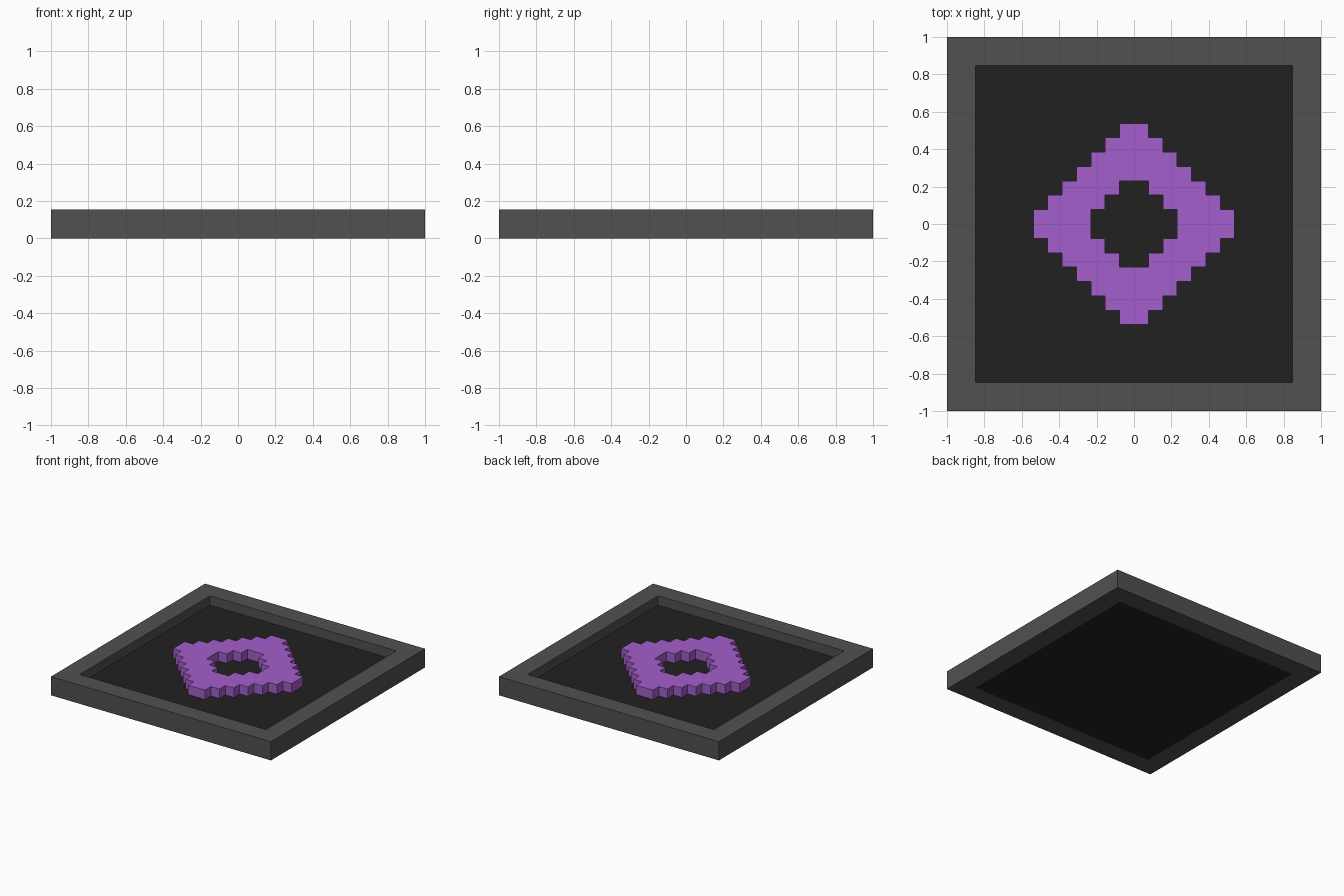
import bpy
import bmesh
from mathutils import Vector

if "Cube" in bpy.data.objects:
    bpy.data.objects.remove(bpy.data.objects["Cube"], do_unlink=True)

CELL = 1 / 13          # the model sits on a 26 x 26 cell grid
INNER = 11 * CELL      # half width of the opening
FLOOR = CELL           # top of the base panel
TOP = 2 * CELL         # top of the frame and emblem


def material(name, color):
    mat = bpy.data.materials.new(name)
    mat.use_nodes = True
    mat.diffuse_color = (*color, 1)
    mat.node_tree.nodes["Principled BSDF"].inputs["Base Color"].default_value = (*color, 1)
    return mat


def extruded(name, squares, z0, z1, mat):
    """Merge flat rectangles (x0, y0, x1, y1) and raise them into one solid."""
    bm = bmesh.new()
    for x0, y0, x1, y1 in squares:
        corners = ((x0, y0), (x1, y0), (x1, y1), (x0, y1))
        bm.faces.new([bm.verts.new((x, y, z0)) for x, y in corners])
    bmesh.ops.remove_doubles(bm, verts=bm.verts, dist=0.001)
    raised = bmesh.ops.extrude_face_region(bm, geom=bm.faces[:], use_keep_orig=True)
    verts = [v for v in raised["geom"] if isinstance(v, bmesh.types.BMVert)]
    bmesh.ops.translate(bm, verts=verts, vec=Vector((0, 0, z1 - z0)))
    bmesh.ops.recalc_face_normals(bm, faces=bm.faces)
    mesh = bpy.data.meshes.new(name)
    bm.to_mesh(mesh)
    bm.free()
    mesh.materials.append(mat)
    obj = bpy.data.objects.new(name, mesh)
    bpy.context.collection.objects.link(obj)
    return obj


grey = material("frame grey", (0.082, 0.082, 0.082))
black = material("panel black", (0.0155, 0.0155, 0.0155))
purple = material("emblem purple", (0.366, 0.112, 0.604))

# Square frame: every block of a 3 x 3 layout except the middle
cuts = (-1, -INNER, INNER, 1)
border = [(cuts[i], cuts[j], cuts[i + 1], cuts[j + 1])
          for i in range(3) for j in range(3) if (i, j) != (1, 1)]
extruded("frame", border, 0, TOP, grey)

# Recessed base panel
extruded("base_panel", [(-INNER, -INNER, INNER, INNER)], 0, FLOOR, black)

# Stepped diamond ring, mirrored into all four quadrants
ring = []
for i in range(-7, 7):
    for j in range(-7, 7):
        steps = abs(i + 0.5) + abs(j + 0.5) - 1
        if 3 <= steps <= 6:
            ring.append((i * CELL, j * CELL, (i + 1) * CELL, (j + 1) * CELL))
extruded("diamond_emblem", ring, FLOOR, TOP, purple)
